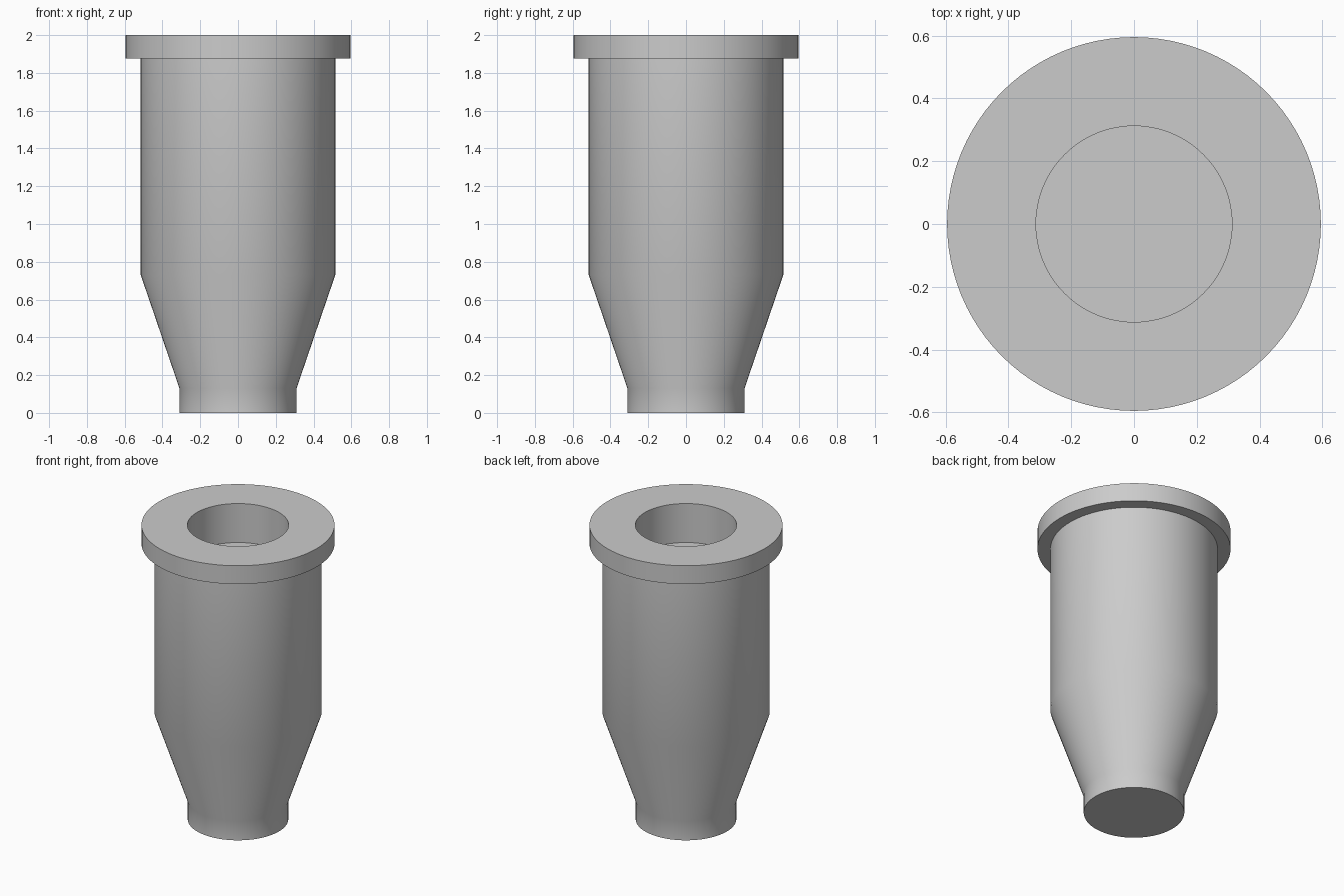
import bpy
import bmesh
import math

cube = bpy.data.objects.get("Cube")
if cube:
    bpy.data.objects.remove(cube, do_unlink=True)

SEGMENTS = 96

grey = bpy.data.materials.new("plain_grey")
grey.use_nodes = True
grey.diffuse_color = (0.6, 0.6, 0.6, 1)
grey.node_tree.nodes["Principled BSDF"].inputs["Base Color"].default_value = grey.diffuse_color


def lathe(name, profile):
    """Turn a (radius, z) profile around z; both ends are closed with flat caps."""
    bm = bmesh.new()
    rings = []
    for radius, z in profile:
        angles = [math.tau * i / SEGMENTS for i in range(SEGMENTS)]
        rings.append([bm.verts.new((radius * math.cos(a), radius * math.sin(a), z)) for a in angles])
    for low, high in zip(rings, rings[1:]):
        for i in range(SEGMENTS):
            j = (i + 1) % SEGMENTS
            bm.faces.new((low[i], low[j], high[j], high[i]))
    bm.faces.new(rings[0][::-1])
    bm.faces.new(rings[-1])
    bmesh.ops.recalc_face_normals(bm, faces=bm.faces)
    mesh = bpy.data.meshes.new(name)
    bm.to_mesh(mesh)
    bm.free()
    mesh.materials.append(grey)
    obj = bpy.data.objects.new(name, mesh)
    bpy.context.collection.objects.link(obj)
    bpy.ops.object.select_all(action="DESELECT")
    obj.select_set(True)
    bpy.context.view_layer.objects.active = obj
    bpy.ops.object.shade_smooth_by_angle(angle=math.radians(30))
    return obj


# Neck, tapered shoulder, straight barrel, flange and blind bore in one turned solid
lathe("flanged_sleeve", [
    (0.31, 0), (0.31, 0.13),            # neck
    (0.515, 0.73), (0.515, 1.875),      # taper and barrel
    (0.595, 1.875), (0.595, 2),         # flange
    (0.312, 2), (0.312, 1.735),         # bore down to its floor
])
